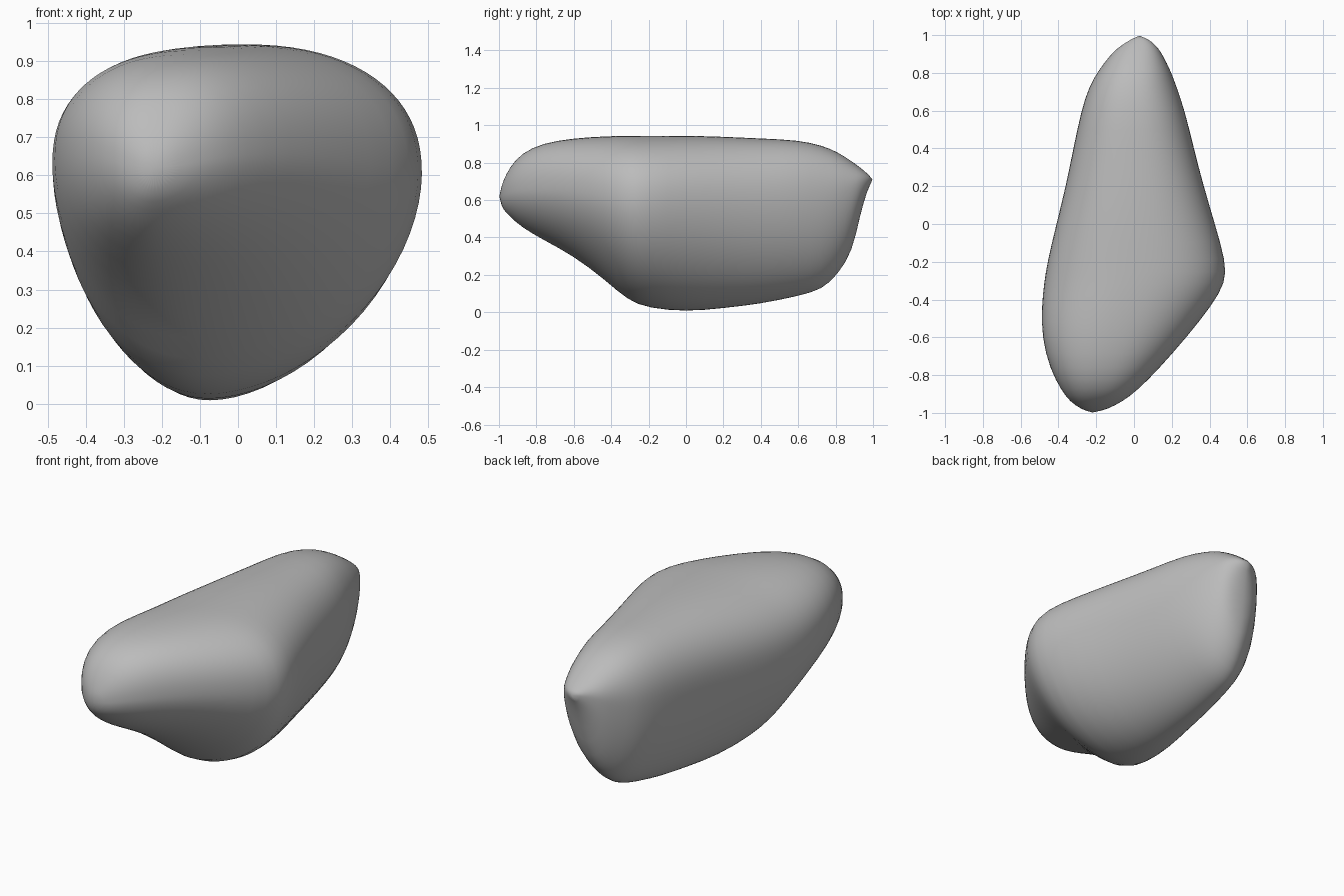
import bpy
import bmesh
from math import cos, sin, tau

cube = bpy.data.objects.get("Cube")
if cube:
    bpy.data.objects.remove(cube, do_unlink=True)

# Stone colour
stone = bpy.data.materials.new("stone grey")
stone.use_nodes = True
grey = (0.5, 0.5, 0.5, 1)
stone.diffuse_color = grey
shader = stone.node_tree.nodes["Principled BSDF"]
shader.inputs["Base Color"].default_value = grey
shader.inputs["Roughness"].default_value = 0.8

# Cross-sections front to back: y, x min, x max, z min, z max, girth height fraction
SECTIONS = [
    (-.98, -.28, -.14, .55, .70, .5),
    (-.94, -.34, -.06, .51, .78, .5),
    (-.88, -.385, .02, .455, .85, .5),
    (-.77, -.445, .13, .39, .905, .52),
    (-.6, -.49, .28, .30, .932, .55),
    (-.43, -.49, .415, .17, .942, .58),
    (-.31, -.477, .487, .06, .945, .61),
    (-.2, -.46, .488, .02, .945, .63),
    (0, -.412, .43, 0, .945, .64),
    (.2, -.362, .37, .02, .94, .64),
    (.4, -.322, .318, .043, .93, .64),
    (.6, -.28, .27, .085, .922, .64),
    (.73, -.238, .225, .12, .892, .64),
    (.81, -.19, .195, .2, .858, .66),
    (.89, -.13, .155, .32, .805, .7),
    (.93, -.09, .13, .52, .775, .65),
    (.97, -.03, .09, .655, .742, .6),
]
FRONT_TIP = (-.22, -1, .62)
BACK_TIP = (.03, 1, .71)
SIDES = 40


def soft(value, power):
    """Signed power that squares off or slims a rounded section."""
    return abs(value) ** power * (1 if value >= 0 else -1)


def section_point(section, angle):
    """Point on an egg-like section with its keel shifted to one side."""
    y, x_min, x_max, z_min, z_max, girth = section
    c, s = cos(angle), sin(angle)
    half = (x_max - x_min) / 2
    middle = (x_max + x_min) / 2
    z_mid = z_min + (z_max - z_min) * girth
    if s >= 0:
        power, depth, shift = .87, z_max - z_mid, 0
    else:
        power, depth = (1.1 if c > 0 else 1), z_mid - z_min
        shift = -.2 * half
    c, s = soft(c, power), soft(s, power)
    x = middle + half * c + shift * (1 - abs(c))
    return x, y, z_mid + depth * s


# Boulder body lofted through the sections
bm = bmesh.new()
rings = [[bm.verts.new(section_point(sec, tau * i / SIDES)) for i in range(SIDES)]
         for sec in SECTIONS]
for near, far in zip(rings, rings[1:]):
    for i in range(SIDES):
        j = (i + 1) % SIDES
        bm.faces.new((near[i], near[j], far[j], far[i]))

# Rounded nose and pointed tail
for ring, tip in ((rings[0], FRONT_TIP), (rings[-1], BACK_TIP)):
    end = bm.verts.new(tip)
    for i in range(SIDES):
        bm.faces.new((ring[i], ring[(i + 1) % SIDES], end))
bmesh.ops.recalc_face_normals(bm, faces=bm.faces)

mesh = bpy.data.meshes.new("boulder")
bm.to_mesh(mesh)
bm.free()
mesh.materials.append(stone)
boulder = bpy.data.objects.new("boulder", mesh)
bpy.context.collection.objects.link(boulder)

# Worn, smooth surface
for polygon in mesh.polygons:
    polygon.use_smooth = True
smoothing = boulder.modifiers.new("worn surface", "SUBSURF")
smoothing.levels = smoothing.render_levels = 1
